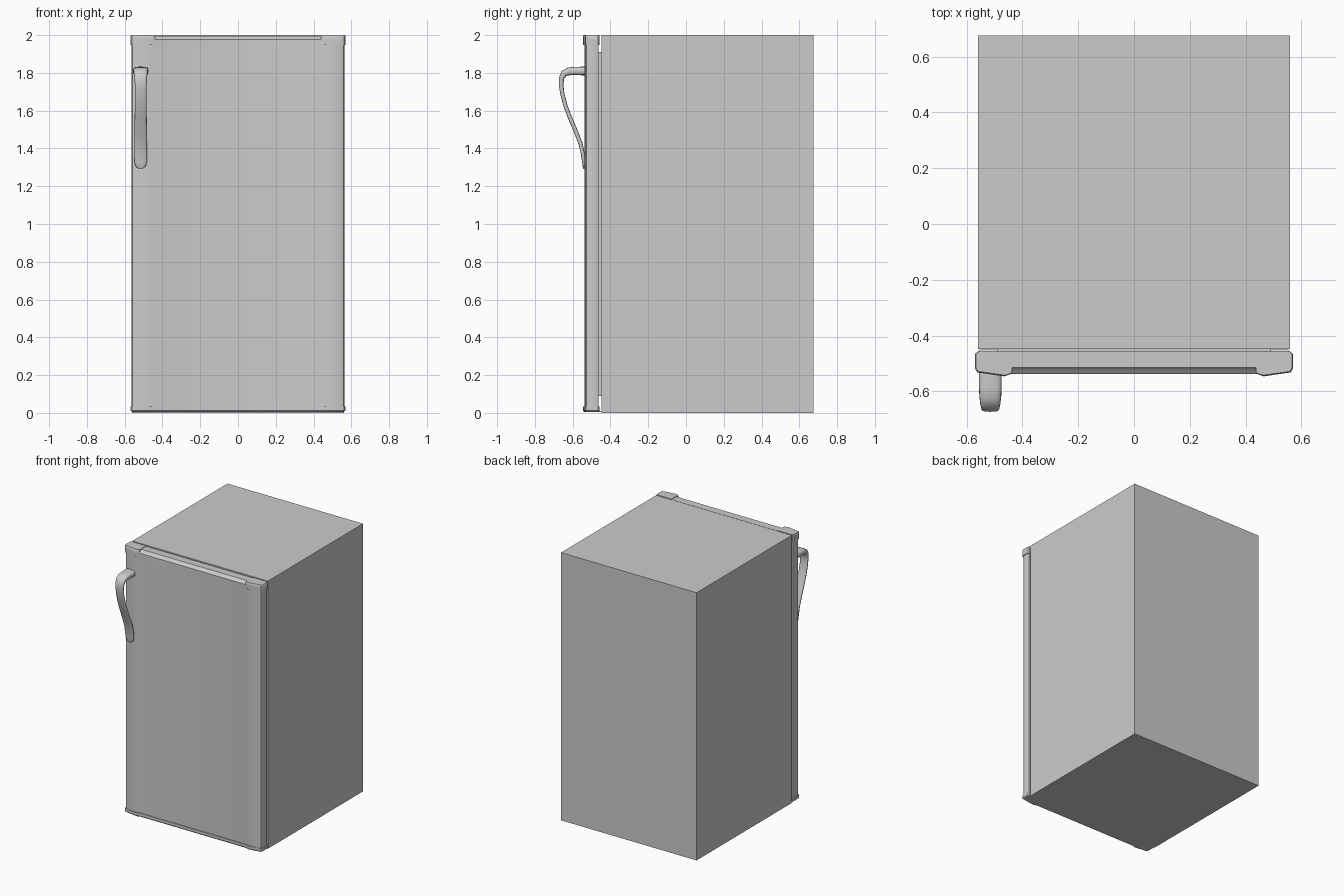
import bpy, bmesh, math
from mathutils import Vector

cube = bpy.data.objects.get("Cube")
if cube:
    bpy.data.objects.remove(cube, do_unlink=True)

grey = bpy.data.materials.new("light grey")
grey.use_nodes = True
COLOUR = (0.6, 0.6, 0.6, 1)
grey.diffuse_color = COLOUR
grey.node_tree.nodes["Principled BSDF"].inputs["Base Color"].default_value = COLOUR


def finish(name, bm, smooth=None):
    bmesh.ops.recalc_face_normals(bm, faces=bm.faces)
    mesh = bpy.data.meshes.new(name)
    bm.to_mesh(mesh)
    bm.free()
    mesh.materials.append(grey)
    ob = bpy.data.objects.new(name, mesh)
    bpy.context.collection.objects.link(ob)
    if smooth:
        bpy.ops.object.select_all(action="DESELECT")
        ob.select_set(True)
        bpy.context.view_layer.objects.active = ob
        bpy.ops.object.shade_smooth_by_angle(angle=math.radians(smooth))
    return ob


def box(name, lo, hi):
    bm = bmesh.new()
    bmesh.ops.create_cube(bm, size=1)
    for v in bm.verts:
        v.co = [a + (b - a) * (c + 0.5) for a, b, c in zip(lo, hi, v.co)]
    return finish(name, bm)


def loft(name, rings, smooth=None):
    """Skin matching closed rings and cap both ends."""
    bm = bmesh.new()
    loops = [[bm.verts.new(p) for p in ring] for ring in rings]
    n = len(loops[0])
    for a, b in zip(loops, loops[1:]):
        for i in range(n):
            j = (i + 1) % n
            bm.faces.new((a[i], a[j], b[j], b[i]))
    bm.faces.new(loops[0][::-1])
    bm.faces.new(loops[-1])
    return finish(name, bm, smooth)


def mirrored(half, z):
    """Mirror a half outline across the centre plane at height z."""
    return [(x, y, z) for x, y in half] + [(-x, y, z) for x, y in reversed(half)]


# Cabinet and the seal behind the door
box("cabinet", (-0.56, -0.448, 0), (0.56, 0.675, 2))
box("door_seal", (-0.49, -0.465, 0.09), (0.49, -0.445, 1.91))

# Door panel with rounded, slightly raised sides
panel = [(0.56, -0.463), (0.564, -0.47), (0.564, -0.515), (0.558, -0.527),
         (0.545, -0.532), (0.47, -0.538), (0.445, -0.532)]
loft("door_panel", [mirrored(panel, z) for z in (0.03, 1.955)], 30)

# Trims along the top and bottom of the door
trim = [(0.56, -0.457), (0.569, -0.465), (0.569, -0.52), (0.562, -0.532),
        (0.465, -0.546), (0.44, -0.537)]
loft("bottom_trim", [mirrored([(x * 0.985, y + 0.008) for x, y in trim], 0.005),
                     mirrored(trim, 0.013), mirrored(trim, 0.034)], 30)
inset = [(x * 0.994, y + (0.004 if y < -0.5 else 0)) for x, y in trim]
loft("top_trim", [mirrored(trim, 1.948), mirrored(trim, 1.976)], 30)

# Raised corner blocks and the lower bevelled bar between them
for side, name in ((1, "left"), (-1, "right")):
    rings = []
    for outline, z in ((trim, 1.976), (trim, 1.993), (inset, 2)):
        pts = outline + [(0.44, -0.457)]
        rings.append([(side * x, y, z) for x, y in pts])
    loft(name + "_top_corner", rings, 30)
bar = [(-0.457, 1.976), (-0.537, 1.976), (-0.522, 1.988), (-0.515, 1.996), (-0.457, 1.996)]
loft("top_bar", [[(x, y, z) for y, z in bar] for x in (-0.44, 0.44)])

# Curved handle: y, z, half width, half thickness along its path
path = [(-0.53, 1.81, .041, .023), (-0.585, 1.81, .041, .022),
        (-0.62, 1.808, .039, .021), (-0.645, 1.797, .036, .018),
        (-0.659, 1.772, .033, .014), (-0.661, 1.735, .031, .012),
        (-0.655, 1.69, .031, .011), (-0.638, 1.625, .031, .011),
        (-0.613, 1.56, .032, .011), (-0.583, 1.49, .033, .011),
        (-0.558, 1.425, .034, .011), (-0.546, 1.37, .034, .01),
        (-0.541, 1.325, .033, .009), (-0.539, 1.303, .025, .008),
        (-0.538, 1.293, .01, .006)]
SIDES = 16
rings = []
for i, (y, z, w, t) in enumerate(path):
    before, after = path[max(i - 1, 0)], path[min(i + 1, len(path) - 1)]
    along = Vector((0, after[0] - before[0], after[1] - before[1])).normalized()
    normal = along.cross(Vector((1, 0, 0)))
    ring = []
    for k in range(SIDES):
        a = math.tau * k / SIDES
        c, s = math.cos(a), math.sin(a)
        # Squared-off oval section
        u = math.copysign(abs(c) ** 0.6, c) * w
        v = math.copysign(abs(s) ** 0.6, s) * t
        ring.append(Vector((-0.515 + u, y, z)) + normal * v)
    rings.append(ring)
loft("handle", rings, 50)
